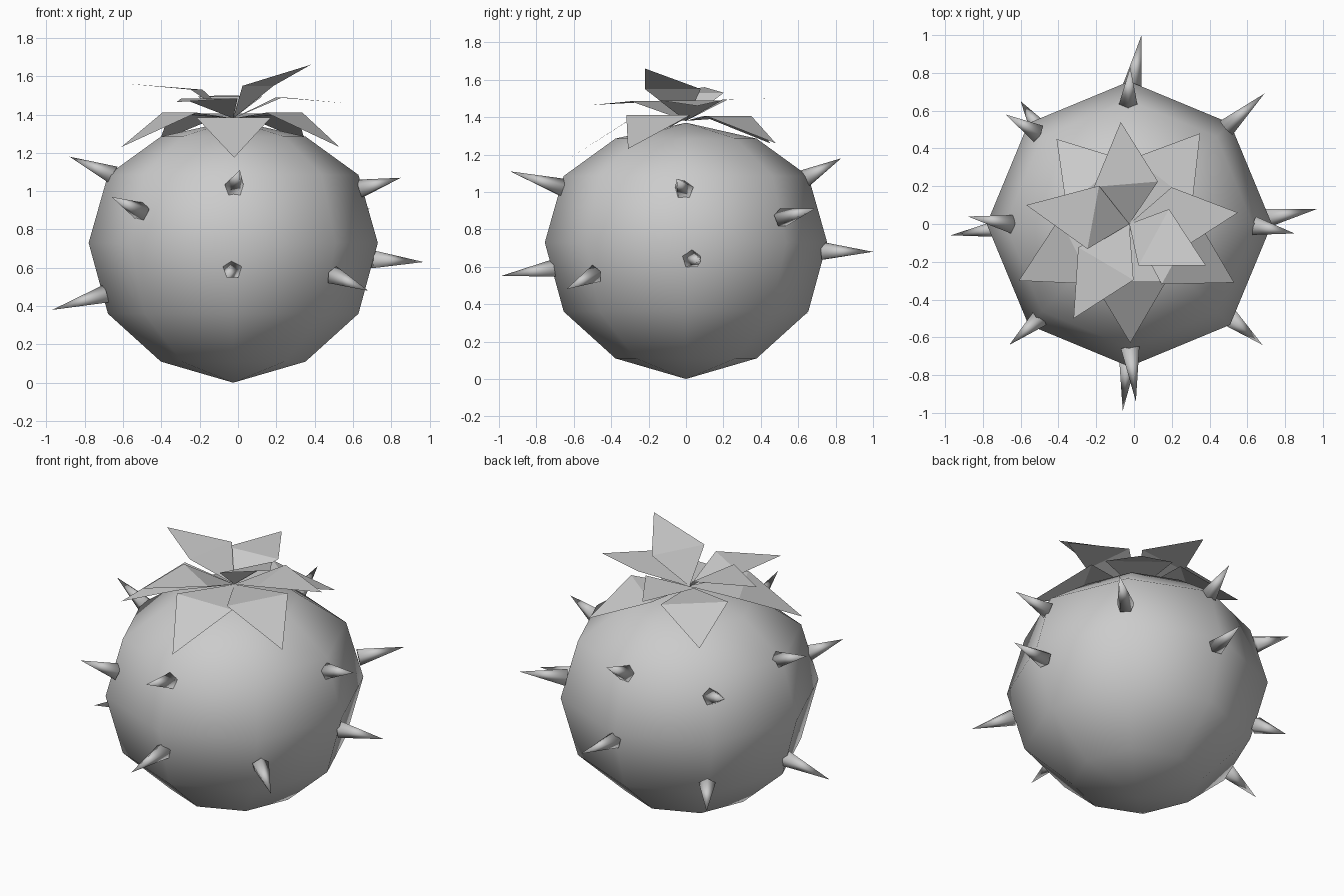
import bpy, bmesh, math
from mathutils import Vector

if "Cube" in bpy.data.objects:
    bpy.data.objects.remove(bpy.data.objects["Cube"])


def add_object(name, bm, smooth=True):
    bmesh.ops.recalc_face_normals(bm, faces=bm.faces)
    for f in bm.faces:
        f.smooth = smooth
    mesh = bpy.data.meshes.new(name)
    bm.to_mesh(mesh)
    bm.free()
    obj = bpy.data.objects.new(name, mesh)
    bpy.context.collection.objects.link(obj)
    return obj


# Body: 8-sided, 6-ring sphere with a slightly flattened top
ring_z = [1.37, 1.285, 1.085, 0.73, 0.36, 0.11, 0.0]
bm = bmesh.new()
bmesh.ops.create_uvsphere(bm, u_segments=8, v_segments=6, radius=1)
for v in bm.verts:
    ring = round(math.degrees(math.acos(max(-1, min(1, v.co.z)))) / 30)
    v.co = (v.co.x * 0.755 - 0.025, v.co.y * 0.755, ring_z[ring])
add_object("fruit_body", bm)


# Spikes: thin cones from base centre to tip
def spike(index, base, tip, radius=0.052, sides=5):
    base, tip = Vector(base), Vector(tip)
    axis = tip - base
    bm = bmesh.new()
    bmesh.ops.create_cone(bm, cap_ends=True, segments=sides, radius1=radius,
                          radius2=0, depth=axis.length)
    bmesh.ops.remove_doubles(bm, verts=bm.verts, dist=0.0001)
    obj = add_object(f"spike_{index}", bm)
    obj.rotation_euler = axis.to_track_quat('Z', 'Y').to_euler()
    obj.location = (base + tip) / 2


spikes = [
    ((-0.02, -0.66, 1.02), (0.01, -0.94, 1.11)),
    ((-0.03, -0.70, 0.59), (-0.06, -0.99, 0.55)),
    ((-0.50, -0.50, 0.89), (-0.66, -0.64, 0.97)),
    ((0.50, -0.49, 0.56), (0.68, -0.64, 0.48)),
    ((0.70, 0.03, 0.64), (0.97, 0.08, 0.63)),
    ((0.64, -0.01, 1.01), (0.85, -0.05, 1.07)),
    ((-0.65, 0.00, 1.08), (-0.88, 0.04, 1.18)),
    ((-0.69, -0.02, 0.46), (-0.97, -0.06, 0.38)),
    ((-0.01, 0.73, 0.68), (0.04, 1.00, 0.68)),
    ((-0.03, 0.64, 1.07), (-0.02, 0.83, 1.18)),
    ((0.49, 0.51, 0.86), (0.69, 0.69, 0.91)),
    ((-0.51, 0.48, 0.99), (-0.68, 0.58, 1.06)),
    ((-0.50, 0.50, 0.44), (-0.60, 0.65, 0.35)),
]
for i, (base, tip) in enumerate(spikes, 1):
    spike(i, base, tip)


# Leaves: kites folded across the shoulders
def leaf(name, tip, shoulder_z, frac, half_width):
    root, tip = Vector((-0.025, 0, 1.38)), Vector(tip)
    out = tip - root
    out.z = 0
    side = Vector((-out.y, out.x, 0)).normalized() * half_width
    mid = root + out * frac
    mid.z = shoulder_z
    bm = bmesh.new()
    a, b, c, d = [bm.verts.new(p) for p in (root, mid + side, mid - side, tip)]
    bm.faces.new((a, c, b))
    bm.faces.new((b, c, d))
    add_object(name, bm, smooth=False)


lower = [((-0.02, -0.63, 1.175), 1.385), ((0.53, -0.31, 1.23), 1.41),
         ((0.35, 0.48, 1.26), 1.405), ((-0.41, 0.45, 1.26), 1.405),
         ((-0.61, -0.30, 1.23), 1.41)]
for i, (tip, z) in enumerate(lower, 1):
    leaf(f"lower_leaf_{i}", tip, z, 0.48, 0.195)

upper = [((-0.07, 0.54, 1.50), 1.495, 0.39), ((0.55, 0.06, 1.46), 1.49, 0.42),
         ((0.38, -0.22, 1.66), 1.55, 0.32), ((-0.32, -0.50, 1.465), 1.485, 0.42),
         ((-0.57, 0.10, 1.56), 1.53, 0.35)]
for i, (tip, z, frac) in enumerate(upper, 1):
    leaf(f"upper_leaf_{i}", tip, z, frac, 0.17)
